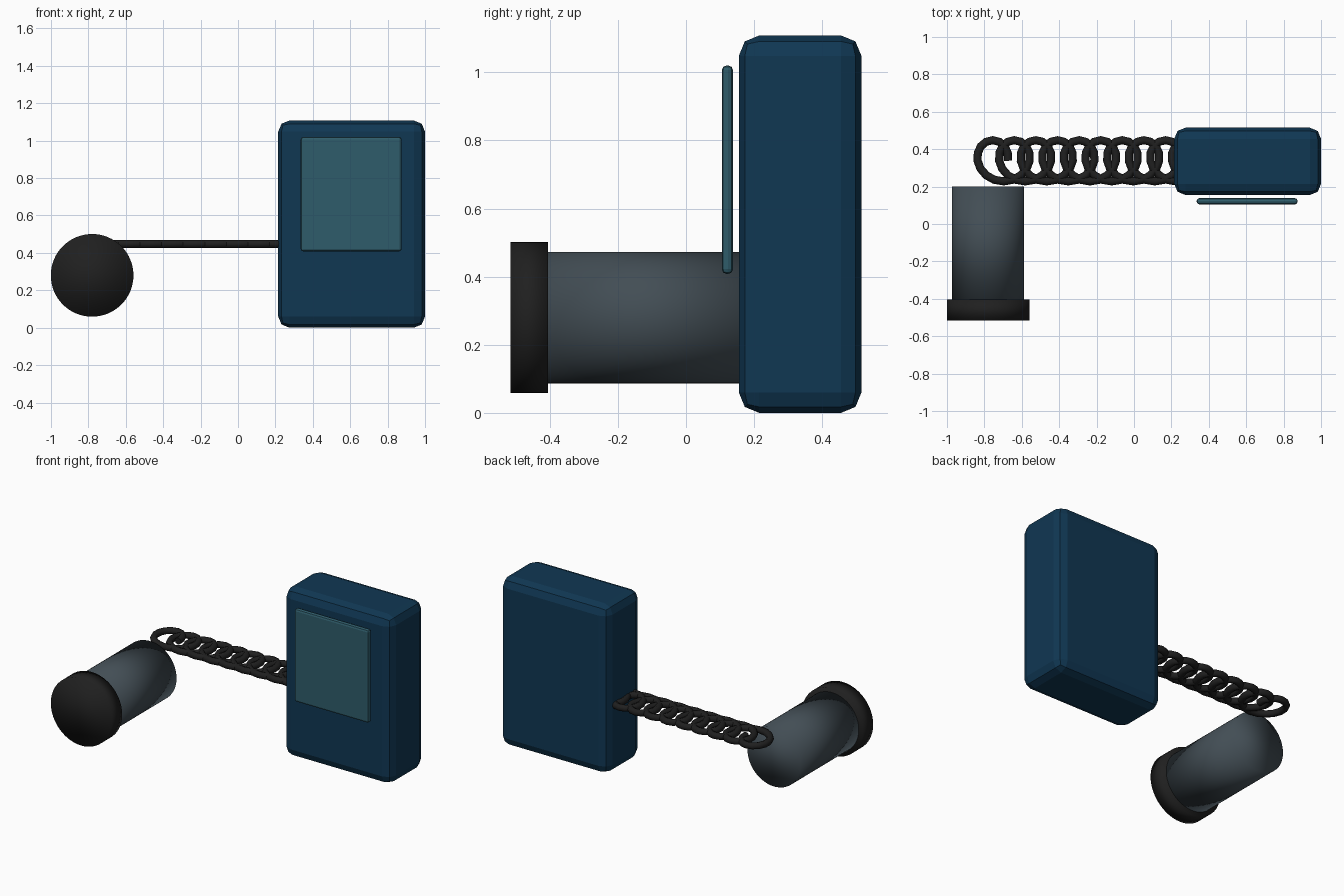
import bpy
import math

if "Cube" in bpy.data.objects:
    bpy.data.objects.remove(bpy.data.objects["Cube"])


def material(name, rgb):
    m = bpy.data.materials.new(name)
    m.diffuse_color = (*rgb, 1)
    m.use_nodes = True
    m.node_tree.nodes["Principled BSDF"].inputs["Base Color"].default_value = m.diffuse_color
    return m


navy = material("navy blue", (0.005, 0.038, 0.086))
teal = material("dusty teal", (0.028, 0.107, 0.145))
slate = material("slate grey", (0.055, 0.075, 0.09))
black = material("soft black", (0.014, 0.014, 0.014))


def box(name, lo, hi, bevel, mat):
    """Bevelled box spanning two corners."""
    bpy.ops.mesh.primitive_cube_add(
        size=1, location=[(a + b) / 2 for a, b in zip(lo, hi)])
    o = bpy.context.object
    o.name = name
    o.scale = [b - a for a, b in zip(lo, hi)]
    bpy.ops.object.transform_apply(location=False, rotation=False, scale=True)
    mod = o.modifiers.new("rounded edges", "BEVEL")
    mod.width, mod.segments = bevel, 2
    o.data.materials.append(mat)
    return o


def cylinder(name, radius, y0, y1, mat):
    """Smooth cylinder lying along y on the barrel axis."""
    bpy.ops.mesh.primitive_cylinder_add(
        vertices=64, radius=radius, depth=y1 - y0,
        location=(-0.78, (y0 + y1) / 2, 0.28), rotation=(math.pi / 2, 0, 0))
    o = bpy.context.object
    o.name = name
    o.data.materials.append(mat)
    bpy.ops.object.shade_smooth()
    return o


# Main unit and front panel
box("main_unit", (0.215, 0.155, 0), (1.0, 0.515, 1.108), 0.06, navy)
box("front_panel", (0.335, 0.105, 0.408), (0.875, 0.138, 1.02), 0.014, teal)

# Handheld barrel and its wider end cap
cylinder("barrel", 0.193, -0.41, 0.2, slate)
cylinder("end_cap", 0.221, -0.515, -0.405, black)

# Coiled cord: flat looping path swept with a round section
LOOPS, STEPS, PITCH, R = 10, 16, 0.1155, 0.11
curve = bpy.data.curves.new("coiled_cord", "CURVE")
curve.dimensions = "3D"
curve.bevel_depth = 0.022
curve.bevel_resolution = 2
curve.use_fill_caps = True
spline = curve.splines.new("POLY")
spline.points.add(LOOPS * STEPS)
for i, p in enumerate(spline.points):
    turn = i / STEPS
    a = turn * math.tau
    p.co = (-0.784 + PITCH * turn + R * math.cos(a),
            0.338 + R * math.sin(a), 0.448, 1)
spline.use_smooth = True
cord = bpy.data.objects.new("coiled_cord", curve)
bpy.context.collection.objects.link(cord)
curve.materials.append(black)
